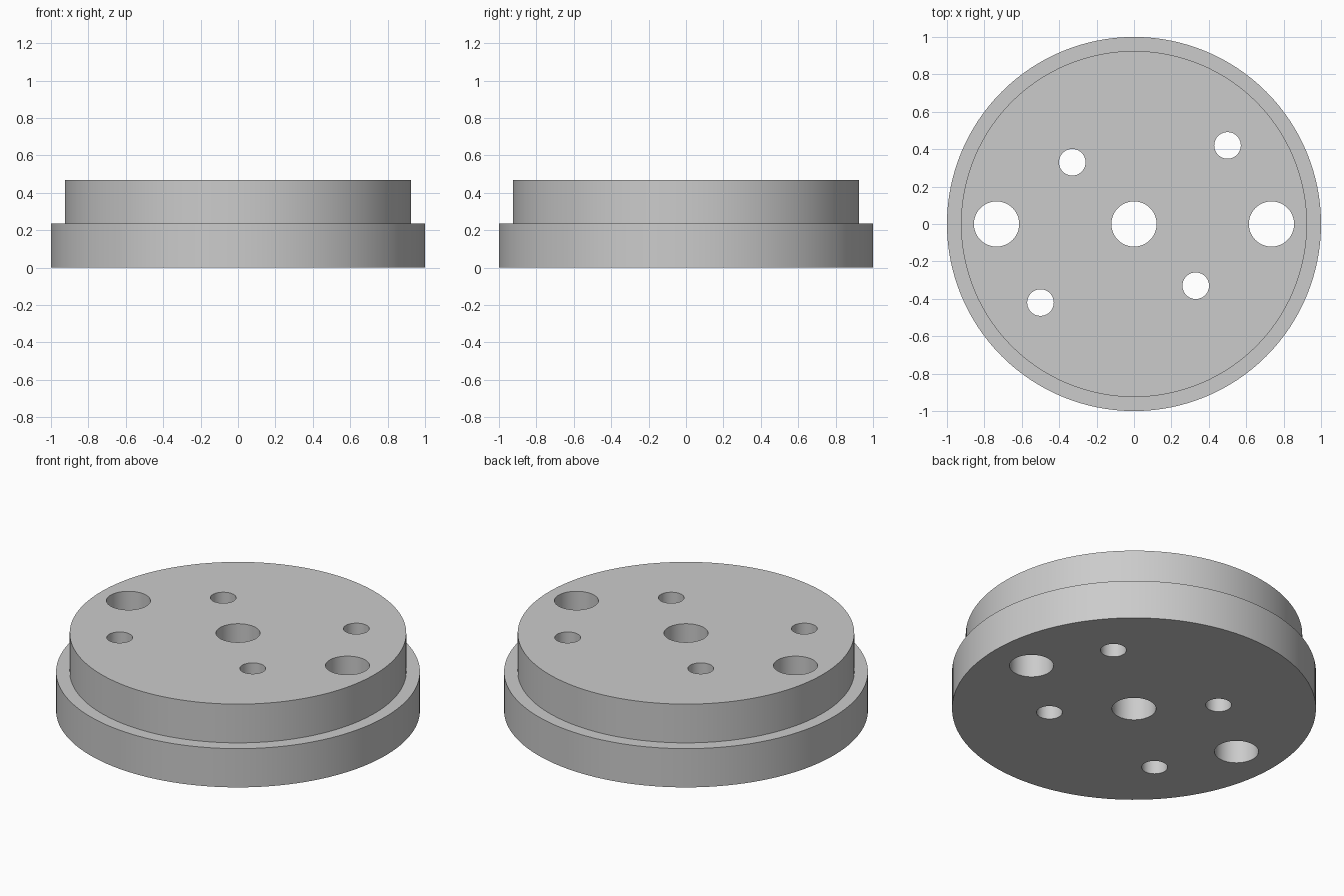
import bpy
import bmesh
from math import radians
from mathutils import Matrix, Vector

default_cube = bpy.data.objects.get("Cube")
if default_cube:
    bpy.data.objects.remove(default_cube, do_unlink=True)

# Plain grey finish
grey = bpy.data.materials.new("plain_grey")
grey.use_nodes = True
colour = (0.6, 0.6, 0.6, 1)
grey.diffuse_color = colour
grey.node_tree.nodes["Principled BSDF"].inputs["Base Color"].default_value = colour

RIM_RADIUS, PLATE_RADIUS = 1.0, 0.925
STEP_Z, TOP_Z = 0.235, 0.47


def add_object(name, bm):
    mesh = bpy.data.meshes.new(name)
    bm.normal_update()
    bm.to_mesh(mesh)
    bm.free()
    mesh.materials.append(grey)
    obj = bpy.data.objects.new(name, mesh)
    bpy.context.collection.objects.link(obj)
    return obj


# Stepped disc: a wide base with a narrower raised plate
bm = bmesh.new()
bmesh.ops.create_cone(bm, cap_ends=True, segments=128, radius1=RIM_RADIUS,
                      radius2=RIM_RADIUS, depth=STEP_Z,
                      matrix=Matrix.Translation((0, 0, STEP_Z / 2)))
bm.normal_update()
cap = max(bm.faces, key=lambda f: f.calc_center_median().z)
ring = bmesh.ops.inset_region(bm, faces=[cap], thickness=0)["faces"]
scale = PLATE_RADIUS / RIM_RADIUS
bmesh.ops.scale(bm, vec=(scale, scale, 1), verts=cap.verts)
raised = bmesh.ops.extrude_face_region(bm, geom=[cap])["geom"]
bmesh.ops.translate(bm, vec=Vector((0, 0, TOP_Z - STEP_Z)),
                    verts=[v for v in raised if isinstance(v, bmesh.types.BMVert)])
if cap.is_valid:
    bm.faces.remove(cap)
bmesh.ops.recalc_face_normals(bm, faces=bm.faces[:])
disc = add_object("stepped_disc", bm)

# Through holes: three large in a row, four small in opposite pairs
holes = [(0, 0, 0.121)]
for side in (-1, 1):
    holes += [(side * 0.735, 0, 0.121),
              (side * 0.5, side * 0.42, 0.071),
              (side * 0.33, side * -0.33, 0.071)]
bm = bmesh.new()
for x, y, radius in holes:
    bmesh.ops.create_cone(bm, cap_ends=True, segments=64, radius1=radius,
                          radius2=radius, depth=TOP_Z * 2,
                          matrix=Matrix.Translation((x, y, TOP_Z / 2)))
cutter = add_object("hole_cutter", bm)
cutter.hide_render = True

# Drill the holes, then smooth the round walls
drill = disc.modifiers.new("drill_holes", 'BOOLEAN')
drill.operation = 'DIFFERENCE'
drill.solver = 'EXACT'
drill.object = cutter
bpy.ops.object.select_all(action='DESELECT')
disc.select_set(True)
bpy.context.view_layer.objects.active = disc
bpy.ops.object.modifier_apply(modifier=drill.name)
bpy.data.objects.remove(cutter, do_unlink=True)
bpy.ops.object.shade_smooth_by_angle(angle=radians(30))
